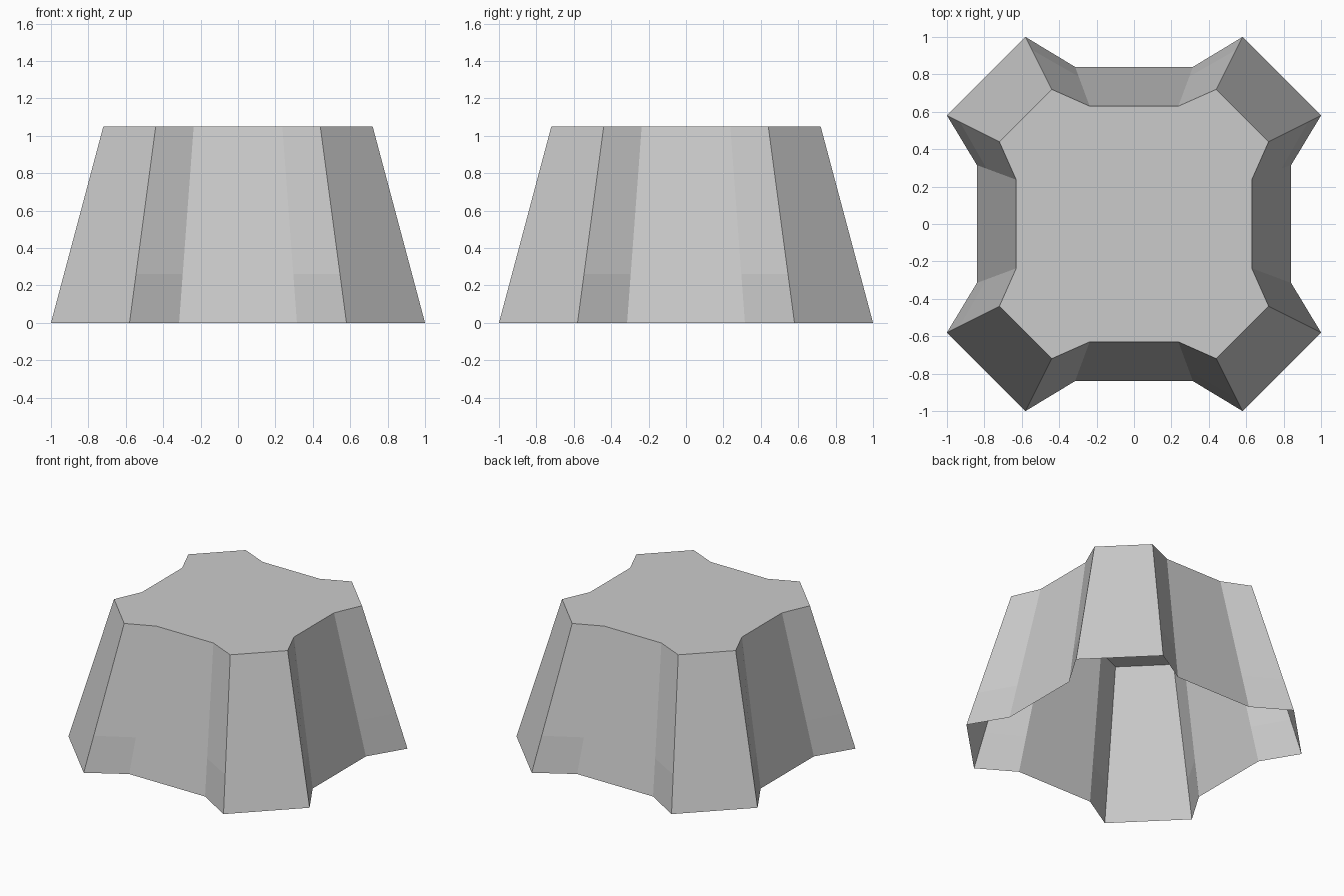
import bpy
import bmesh
from mathutils import Vector, Matrix

cube = bpy.data.objects.get("Cube")
if cube:
    bpy.data.objects.remove(cube, do_unlink=True)

HEIGHT = 1.05
BAND = 0.26


def make_material(name, value):
    mat = bpy.data.materials.new(name)
    mat.use_nodes = True
    color = (value, value, value, 1.0)
    mat.diffuse_color = color
    mat.node_tree.nodes["Principled BSDF"].inputs["Base Color"].default_value = color
    return mat


def full_ring(quarter):
    """Repeat one corner outline around all four corners."""
    ring = []
    for turn in range(4):
        spin = Matrix.Rotation(turn * 1.5707963, 3, "Z")
        ring += [spin @ Vector(p) for p in quarter]
    return ring


# One corner of the outline: recess end, buttress edge, buttress edge, recess end
base = full_ring([(0.84, 0.315, 0), (1, 0.58, 0), (0.58, 1, 0), (0.315, 0.84, 0)])
crown = full_ring([(0.63, 0.237, HEIGHT), (0.72, 0.44, HEIGHT),
                   (0.44, 0.72, HEIGHT), (0.237, 0.63, HEIGHT)])
band = [a.lerp(b, BAND / HEIGHT) for a, b in zip(base, crown)]

# Open-bottomed tapered shell with a flat top
bm = bmesh.new()
rings = [[bm.verts.new(p) for p in ring] for ring in (base, band, crown)]
count = len(base)
for level in range(2):
    low, high = rings[level], rings[level + 1]
    for i in range(count):
        j = (i + 1) % count
        face = bm.faces.new((low[i], low[j], high[j], high[i]))
        # The foot of each slanted buttress flank is slightly darker
        face.material_index = 1 if level == 0 and i % 2 == 0 else 0
bm.faces.new(rings[2])

mesh = bpy.data.meshes.new("tapered_shell")
bm.to_mesh(mesh)
bm.free()
mesh.materials.append(make_material("light grey", 0.6))
mesh.materials.append(make_material("slightly darker grey", 0.57))
shell = bpy.data.objects.new("tapered_shell", mesh)
bpy.context.collection.objects.link(shell)
